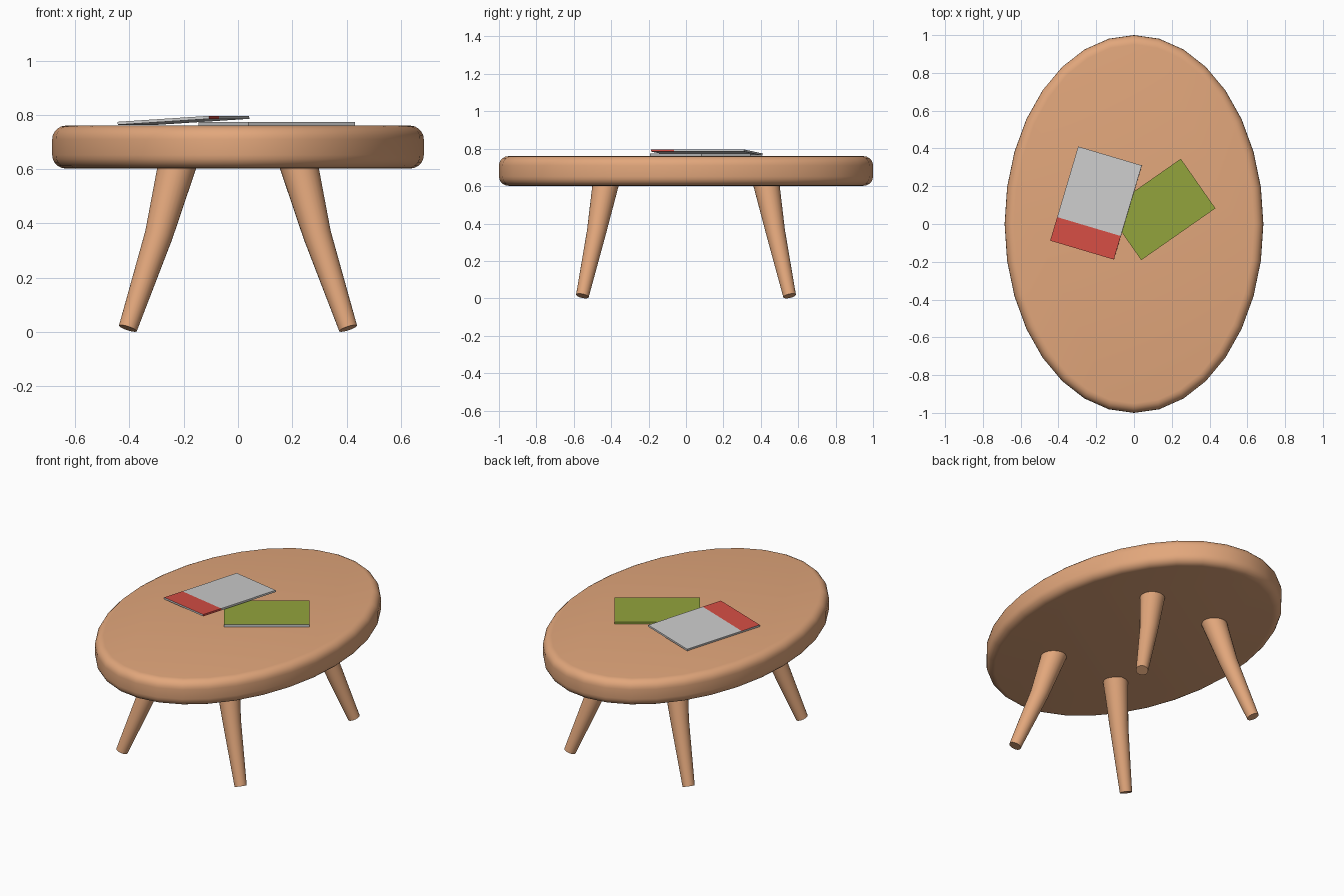
import bpy, bmesh, math
from mathutils import Vector, Matrix, Quaternion

if "Cube" in bpy.data.objects:
    bpy.data.objects.remove(bpy.data.objects["Cube"])


def material(name, color):
    m = bpy.data.materials.new(name)
    m.diffuse_color = (*color, 1)
    m.use_nodes = True
    m.node_tree.nodes["Principled BSDF"].inputs["Base Color"].default_value = m.diffuse_color
    return m


wood = material("wood", (0.76, 0.385, 0.2))
red = material("red_cover", (0.66, 0.075, 0.058))
green = material("green_cover", (0.29, 0.37, 0.046))
paper = material("paper", (0.55, 0.55, 0.55))


def finish(name, bm, mats):
    bmesh.ops.recalc_face_normals(bm, faces=bm.faces)
    me = bpy.data.meshes.new(name)
    bm.to_mesh(me)
    bm.free()
    for m in mats:
        me.materials.append(m)
    ob = bpy.data.objects.new(name, me)
    bpy.context.collection.objects.link(ob)
    return ob


def loft(name, rings, sides):
    """Skin elliptical rings given as (centre, rx, ry, rotation), capped at both ends."""
    bm = bmesh.new()
    loops = []
    for c, rx, ry, rot in rings:
        loops.append([bm.verts.new(c + rot @ Vector((
            rx * math.cos(2 * math.pi * i / sides),
            ry * math.sin(2 * math.pi * i / sides), 0))) for i in range(sides)])
    for a, b in zip(loops, loops[1:]):
        for i in range(sides):
            j = (i + 1) % sides
            bm.faces.new((a[i], a[j], b[j], b[i]))
    bm.faces.new(loops[0])
    bm.faces.new(loops[-1])
    ob = finish(name, bm, [wood])
    bpy.ops.object.select_all(action='DESELECT')
    ob.select_set(True)
    bpy.context.view_layer.objects.active = ob
    bpy.ops.object.shade_smooth_by_angle(angle=math.radians(35))
    return ob


# oval top with rounded rim
RX, RY, Z0, Z1, R, STEPS = 0.685, 1.0, 0.602, 0.76, 0.05, 5
profile = []
for zc, start in ((Z0 + R, -90), (Z1 - R, 0)):
    for k in range(STEPS + 1):
        a = math.radians(start + 90 * k / STEPS)
        profile.append((R * (1 - math.cos(a)), zc + R * math.sin(a)))
loft("table_top", [(Vector((0, 0, z)), RX - d, RY - d, Quaternion())
                   for d, z in profile], 32)

# four splayed, tapered, slightly curved legs
for sx, side in ((-1, "left"), (1, "right")):
    for sy, end in ((-1, "front"), (1, "back")):
        top = Vector((sx * 0.223, sy * 0.428, 0.62))
        mid = Vector((sx * 0.292, sy * 0.478, 0.357))
        foot = Vector((sx * 0.406, sy * 0.554, 0.0128))
        rings = []
        for p, d, r in ((top, top - mid, 0.071), (mid, top - foot, 0.052),
                        (foot, mid - foot, 0.0345)):
            rings.append((p, r, r, d.to_track_quat('Z', 'Y')))
        loft(f"{end}_{side}_leg", rings, 24)


def magazine(name, size, centre, x_dir, y_dir, mats, paint, cut=None):
    """Thin box; paint(face centre, normal) picks the material slot."""
    bm = bmesh.new()
    bmesh.ops.create_cube(bm, size=1)
    bmesh.ops.scale(bm, vec=size, verts=bm.verts)
    if cut is not None:
        bmesh.ops.bisect_plane(bm, geom=bm.verts[:] + bm.edges[:] + bm.faces[:],
                               plane_co=(0, cut, 0), plane_no=(0, 1, 0))
    bm.normal_update()
    for f in bm.faces:
        f.material_index = paint(f.calc_center_median(), f.normal)
    x = Vector(x_dir).normalized()
    y = Vector(y_dir).normalized()
    ob = finish(name, bm, mats)
    ob.matrix_world = Matrix.Translation(centre) @ Matrix((x, y, x.cross(y))).transposed().to_4x4()
    return ob


# green magazine lying flat: cover and spine green, page edges grey
magazine("green_magazine", (0.479, 0.32, 0.013), (0.143, 0.077, 0.7673),
         (0.82, 0.573, 0), (-0.573, 0.82, 0), [paper, green],
         lambda c, n: int(abs(n.z) > 0.5 or n.y > 0.5))

# grey magazine with a red band, leaning on the green one
magazine("grey_magazine", (0.352, 0.52, 0.011), (-0.201, 0.111, 0.7797),
         (0.338, -0.1005, 0.022), (0.148, 0.498, 0), [paper, red],
         lambda c, n: int(c.y < -0.13 and (n.z > 0.5 or n.x > 0.5)), cut=-0.13)
